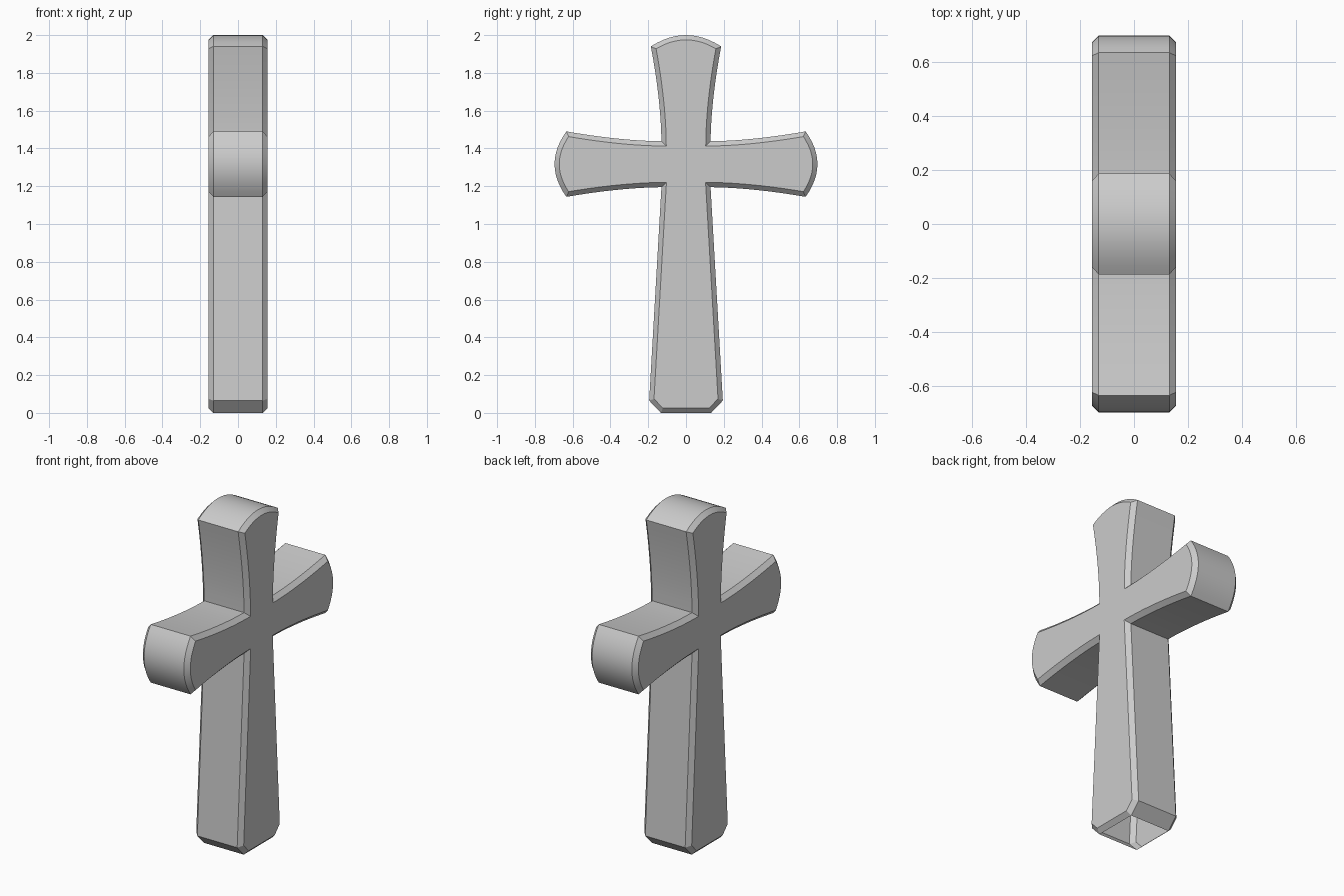
import bpy, bmesh
from mathutils import Vector

if "Cube" in bpy.data.objects:
    bpy.data.objects.remove(bpy.data.objects["Cube"])

HALF, BEVEL, MID = 0.156, 0.025, 1.317   # half thickness, chamfer, crossbar height


def flare(a, b, axis, n=8):
    """Concave edge from a to b; the given axis swells towards b."""
    pts = []
    for i in range(n + 1):
        t = i / n
        s = [t, t]
        s[axis] = t ** 1.7
        pts.append((a[0] + (b[0] - a[0]) * s[0], a[1] + (b[1] - a[1]) * s[1]))
    return pts


# Right half of the outline (y, z), counter-clockwise from the foot
right = [(0.133, 0.0), (0.195, 0.065)]
right += flare((0.13, 1.195), (0.633, 1.144), 1)
right += [(0.696 - 0.063 * u * u, MID + 0.173 * u) for u in [i / 6 for i in range(-5, 6)]]
right += flare((0.13, 1.438), (0.633, 1.49), 1)[::-1]
right += flare((0.13, 1.438), (0.186, 1.94), 0)[1:]
right += [(0.186 * u, 2.0 - 0.06 * u * u) for u in [i / 6 for i in range(5, -1, -1)]]
outline = [Vector(p) for p in right + [(-y, z) for y, z in right[-2::-1]]]


def inset(pts, d):
    """Mitred inward offset of a counter-clockwise loop."""
    out = []
    for i, p in enumerate(pts):
        e1 = (p - pts[i - 1]).normalized()
        e2 = (pts[(i + 1) % len(pts)] - p).normalized()
        n1, n2 = Vector((-e1.y, e1.x)), Vector((-e2.y, e2.x))
        out.append(p + (n1 + n2) * d / (1 + n1.dot(n2)))
    return out


# Four loops across the thickness: face, side, side, face
small = inset(outline, BEVEL)
bm = bmesh.new()
loops = [[bm.verts.new((x, p.x, p.y)) for p in pts] for x, pts in (
    (-HALF, small), (-HALF + BEVEL, outline), (HALF - BEVEL, outline), (HALF, small))]
n = len(outline)
for a, b in zip(loops, loops[1:]):
    for i in range(n):
        j = (i + 1) % n
        bm.faces.new((a[i], a[j], b[j], b[i]))
bm.faces.new(loops[0])
bm.faces.new(loops[-1])
bmesh.ops.recalc_face_normals(bm, faces=bm.faces)

# The foot is open underneath
foot = [f for f in bm.faces if all(v.co.z < 0.001 for v in f.verts)]
bmesh.ops.delete(bm, geom=foot, context='FACES_ONLY')

mesh = bpy.data.meshes.new("cross")
bm.to_mesh(mesh)
bm.free()
cross = bpy.data.objects.new("cross", mesh)
bpy.context.collection.objects.link(cross)
bpy.context.view_layer.objects.active = cross
cross.select_set(True)
bpy.ops.object.shade_smooth_by_angle(angle=0.5)
